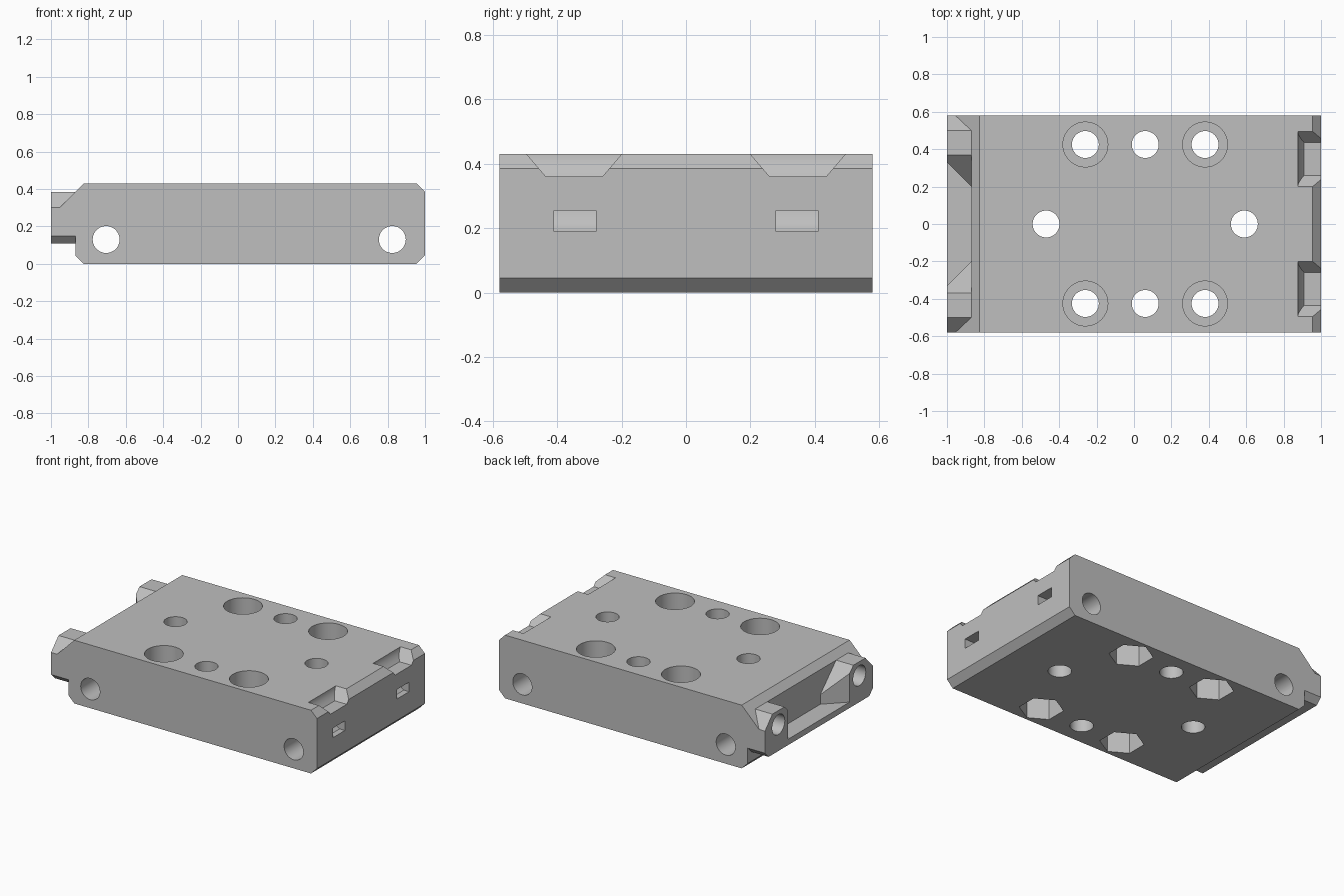
import bpy, bmesh, math
from mathutils import Matrix, Vector

cube = bpy.data.objects.get("Cube")
if cube:
    bpy.data.objects.remove(cube, do_unlink=True)

grey = bpy.data.materials.new("plain grey")
grey.use_nodes = True
COLOUR = (0.52, 0.52, 0.52, 1)
grey.diffuse_color = COLOUR
grey.node_tree.nodes["Principled BSDF"].inputs["Base Color"].default_value = COLOUR


def prism(name, axis, profile, start, end, cuts=()):
    """Extrude a profile along x (y, z points) or y (x, z points).
    Each cut is (point, normal): material on the normal's side goes."""
    bm = bmesh.new()

    def place(p, t):
        return (t, p[0], p[1]) if axis == "x" else (p[0], t, p[1])

    base = bm.faces.new([bm.verts.new(place(p, start)) for p in profile])
    ext = bmesh.ops.extrude_face_region(bm, geom=[base])
    moved = [g for g in ext["geom"] if isinstance(g, bmesh.types.BMVert)]
    shift = Vector(place((0, 0), end - start))
    bmesh.ops.translate(bm, verts=moved, vec=shift)
    for point, normal in cuts:
        geom = bm.verts[:] + bm.edges[:] + bm.faces[:]
        res = bmesh.ops.bisect_plane(bm, geom=geom, plane_co=point,
                                     plane_no=normal, clear_outer=True)
        rim = [g for g in res["geom_cut"] if isinstance(g, bmesh.types.BMEdge)]
        bmesh.ops.holes_fill(bm, edges=rim)
    return finish(name, bm)


def rod(name, centre, radius, length, axis="z", sides=40, turn=0.0):
    """Round or polygonal bar centred on a point."""
    bm = bmesh.new()
    spin = {"z": Matrix.Rotation(turn, 4, "Z"),
            "x": Matrix.Rotation(math.pi / 2, 4, "Y"),
            "y": Matrix.Rotation(math.pi / 2, 4, "X")}[axis]
    bmesh.ops.create_cone(bm, cap_ends=True, segments=sides, radius1=radius,
                          radius2=radius, depth=length,
                          matrix=Matrix.Translation(centre) @ spin)
    return finish(name, bm)


def finish(name, bm):
    bmesh.ops.recalc_face_normals(bm, faces=bm.faces)
    mesh = bpy.data.meshes.new(name)
    bm.to_mesh(mesh)
    bm.free()
    mesh.materials.append(grey)
    obj = bpy.data.objects.new(name, mesh)
    bpy.context.collection.objects.link(obj)
    return obj


def combine(target, tool, operation):
    mod = target.modifiers.new(tool.name, "BOOLEAN")
    mod.operation, mod.solver, mod.object = operation, "EXACT", tool
    bpy.context.view_layer.objects.active = target
    bpy.ops.object.modifier_apply(modifier=mod.name)
    bpy.data.objects.remove(tool, do_unlink=True)


def add(tool):
    combine(body, tool, "UNION")


def cut(tool):
    combine(body, tool, "DIFFERENCE")


HALF = 0.58      # half depth of the block
TOP = 0.43
ROW = 0.425      # y of the outer hole rows
BORE = 0.072

# Chamfered main block
body = prism("mounting_block", "y",
             [(-0.87, 0.045), (-0.825, 0), (0.955, 0), (1, 0.045),
              (1, 0.385), (0.955, TOP), (-0.825, TOP), (-0.87, 0.385)],
             -HALF, HALF)

# Thin ledge along the low-x end, bevelled at both tips
add(prism("end_ledge", "x", [(-0.54, 0.11), (0.54, 0.11), (HALF, 0.15), (-HALF, 0.15)],
          -1, -0.8))

for s in (1, -1):
    # Locating lug with sloped sides and an angled inner wall
    lug = [(0.58, 0.15), (0.58, 0.30), (0.5, 0.385), (0.37, 0.385),
           (0.18, 0.195), (0.18, 0.13), (0.56, 0.13)]
    add(prism("lug", "x", [(s * y, z) for y, z in lug], -1, -0.8,
              [((-1, s * 0.33, 0), (-1, -s, 0))]))
    # Sloped shoulder joining the lug to the block
    add(prism("lug_shoulder", "y",
              [(-0.955, 0.30), (-0.87, 0.385), (-0.8, 0.385), (-0.8, 0.2), (-0.955, 0.2)],
              s * 0.45, s * HALF))

for s in (1, -1):
    # Screw hole into each lug
    cut(rod("lug_hole", (-0.9, s * 0.435, 0.29), 0.068, 0.6, "x"))

    # Flared notch with a curved back at the other end
    centre = s * 0.3475
    flare = [((0, centre + d * 0.0875, 0.36), (0, d * 0.07, -0.06)) for d in (1, -1)]
    cut(prism("notch", "y",
              [(1.1, 0.36), (0.91, 0.36), (0.895, 0.38), (0.884, 0.40),
               (0.877, 0.42), (0.875, 0.44), (0.875, 0.5), (1.1, 0.5)],
              centre - 0.25, centre + 0.25, flare))

    # Latch window below the notch
    cut(prism("latch_window", "y",
              [(1.1, 0.19), (0.96, 0.19), (0.94, 0.205), (0.927, 0.225),
               (0.92, 0.255), (1.1, 0.255)],
              s * 0.345 - 0.065, s * 0.345 + 0.065))

    # Counterbored holes with hexagonal nut pockets beneath
    for x in (-0.26, 0.38):
        cut(rod("bolt_hole", (x, s * ROW, 0.2), BORE, 1))
        cut(rod("counterbore", (x, s * ROW, TOP), 0.12, 0.3))
        cut(rod("nut_pocket", (x, s * ROW, 0), 0.137, 0.34, sides=6))
    cut(rod("side_row_hole", (0.06, s * ROW, 0.2), BORE, 1))

# Plain vertical and cross holes
for x in (-0.47, 0.59):
    cut(rod("centre_hole", (x, 0, 0.2), BORE, 1))
for x in (-0.705, 0.825):
    cut(rod("cross_hole", (x, 0, 0.13), BORE, 2, "y"))

# Smooth bores, crisp edges
bpy.ops.object.select_all(action="DESELECT")
body.select_set(True)
bpy.context.view_layer.objects.active = body
bpy.ops.object.shade_smooth_by_angle(angle=math.radians(30))
